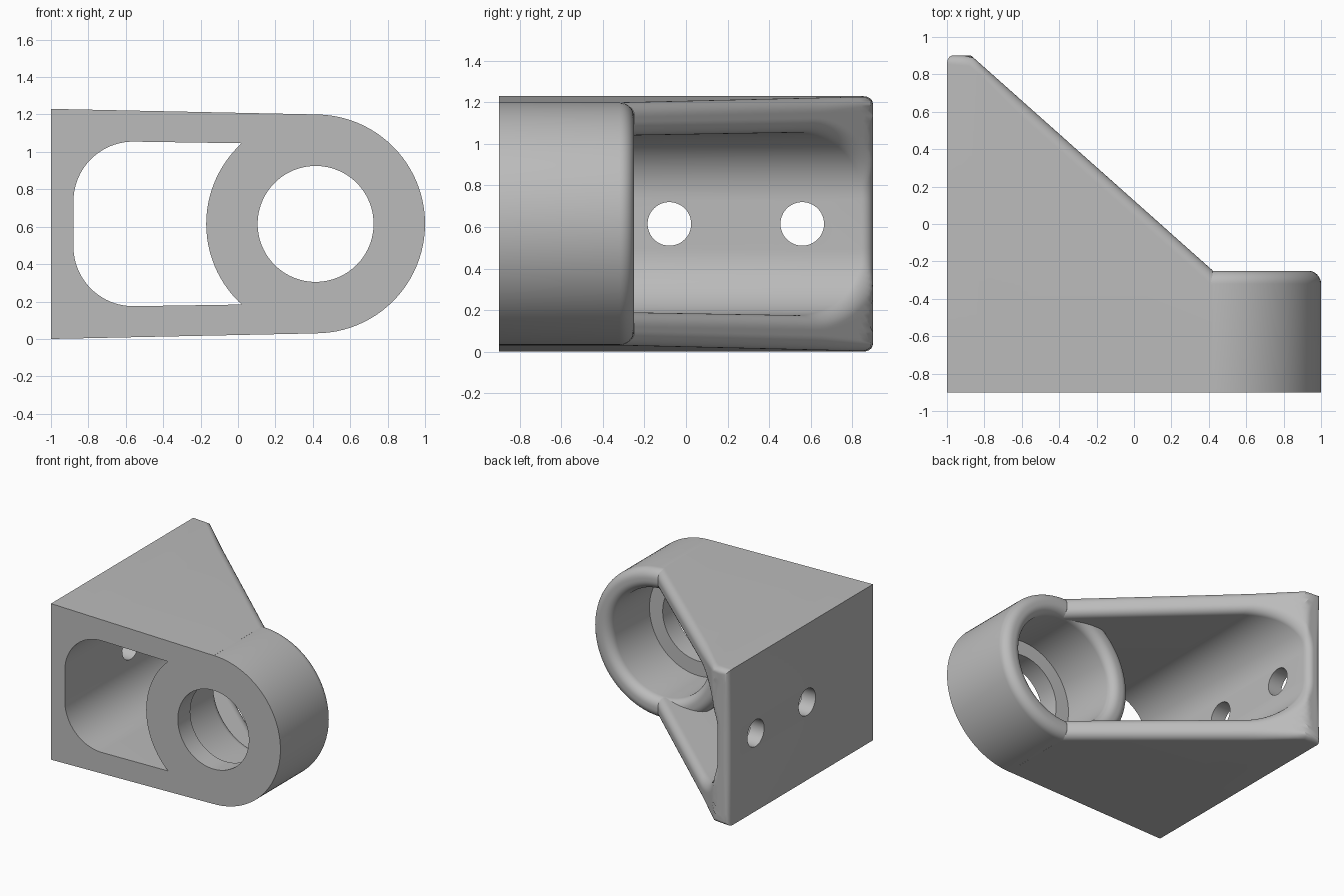
import bpy, bmesh
from math import sin, cos, tan, pi
from mathutils import Vector, Matrix

if "Cube" in bpy.data.objects:
    bpy.data.objects.remove(bpy.data.objects["Cube"])

FRONT, BACK = -0.9, 0.9
MID = 0.615                       # height of the symmetry plane
RING_X, RING_BACK = 0.415, -0.25
OUTER, BORE, HOLE = 0.585, 0.425, 0.31

grey = bpy.data.materials.new("light_grey")
grey.use_nodes = True
grey.diffuse_color = (0.5, 0.5, 0.5, 1)
grey.node_tree.nodes["Principled BSDF"].inputs["Base Color"].default_value = (0.5, 0.5, 0.5, 1)


def finish(name, bm):
    bmesh.ops.recalc_face_normals(bm, faces=bm.faces)
    mesh = bpy.data.meshes.new(name)
    bm.to_mesh(mesh)
    bm.free()
    obj = bpy.data.objects.new(name, mesh)
    bpy.context.collection.objects.link(obj)
    mesh.materials.append(grey)
    return obj


def loft(bm, sections, closed):
    """Skin closed cross-sections, capping the ends of an open run."""
    rows = [[bm.verts.new(p) for p in s] for s in sections]
    n = len(rows[0])
    pairs = list(zip(rows, rows[1:])) + ([(rows[-1], rows[0])] if closed else [])
    for a, b in pairs:
        for k in range(n):
            bm.faces.new((a[k], a[(k + 1) % n], b[(k + 1) % n], b[k]))
    if not closed:
        bm.faces.new(rows[0])
        bm.faces.new(rows[-1])


def smooth(obj):
    bpy.ops.object.select_all(action='DESELECT')
    obj.select_set(True)
    bpy.context.view_layer.objects.active = obj
    bpy.ops.object.shade_smooth_by_angle(angle=pi / 6)


# Ring: stepped bore with a rounded back rim, turned about the y axis
fillet = 0.07
arc = [k * pi / 16 for k in range(9)]
profile = [(HOLE, FRONT), (OUTER, FRONT)]
profile += [(OUTER - fillet + fillet * cos(a), RING_BACK - fillet + fillet * sin(a)) for a in arc]
profile += [(BORE + fillet - fillet * sin(a), RING_BACK - fillet + fillet * cos(a)) for a in arc]
profile += [(BORE, FRONT + 0.155), (HOLE, FRONT + 0.155)]
bm = bmesh.new()
STEPS = 96
loft(bm, [[(RING_X + r * cos(t), y, MID + r * sin(t)) for r, y in profile]
          for t in (2 * pi * k / STEPS for k in range(STEPS))], True)
smooth(finish("bearing_ring", bm))


# Bracket wall: C-shaped, cut off by a slanting plane with a rounded rim
def cut_y(x):
    return min(BACK, BACK - 0.89 * (x + 0.87))


def rim_radius(x):
    return 0.045 + 0.02 * min(1, max(0, (x + 1) / 0.4))


def wall_section(outer, inner):
    """Cross-section between an outer and an inner (x, z) point."""
    o, i = Vector(outer), Vector(inner)
    across = (i - o).normalized()

    def edge(base, direction):
        pts = []
        for a in arc:
            p = base + direction * rim_radius(base.x) * (1 - cos(a))
            r = rim_radius(p.x)
            drop = r * (1 - sin(a)) * (1 + 15 * (r - 0.045))
            pts.append((p.x, cut_y(p.x) - drop, p.y))
        return pts

    start, end = edge(o, across), edge(i, -across)
    a = o + across * rim_radius(o.x)
    b = i - across * rim_radius(i.x)
    flat = [a.lerp(b, k / 6) for k in range(1, 6)]
    return ([(o.x, FRONT, o.y)] + start + [(p.x, cut_y(p.x), p.y) for p in flat]
            + end[::-1] + [(i.x, FRONT, i.y)])


corner, cx, cz = 0.32, -0.56, 0.735
top = lambda x: 1.23 - 0.021 * (x + 1)
upper = [((0.42, top(0.42)), (0.42, 1.04))]
HALF = 10
for k in range(2 * HALF + 1):
    t = k * pi / (4 * HALF)
    if k <= HALF:
        x = cx - 0.44 * tan(t)
        out = (x, top(x))
    else:
        out = (-1, cz + (1.23 - cz) * tan(pi / 2 - t))
    upper.append((out, (cx - corner * sin(t), cz + corner * cos(t))))
lower = [tuple((x, 2 * MID - z) for x, z in pair) for pair in reversed(upper)]
bm = bmesh.new()
loft(bm, [wall_section(o, i) for o, i in upper + lower], False)
wall = finish("bracket_wall", bm)

# Screw holes through the mounting side
bm = bmesh.new()
for y in (-0.08, 0.56):
    place = Matrix.Translation((-0.94, y, MID)) @ Matrix.Rotation(pi / 2, 4, 'Y')
    bmesh.ops.create_cone(bm, cap_ends=True, segments=48, radius1=0.105,
                          radius2=0.105, depth=0.4, matrix=place)
cutter = finish("screw_hole_cutter", bm)
cutter.hide_render = True
mod = wall.modifiers.new("screw_holes", 'BOOLEAN')
mod.operation, mod.solver, mod.object = 'DIFFERENCE', 'EXACT', cutter
bpy.context.view_layer.objects.active = wall
bpy.ops.object.modifier_apply(modifier=mod.name)
bpy.data.objects.remove(cutter)
smooth(wall)
